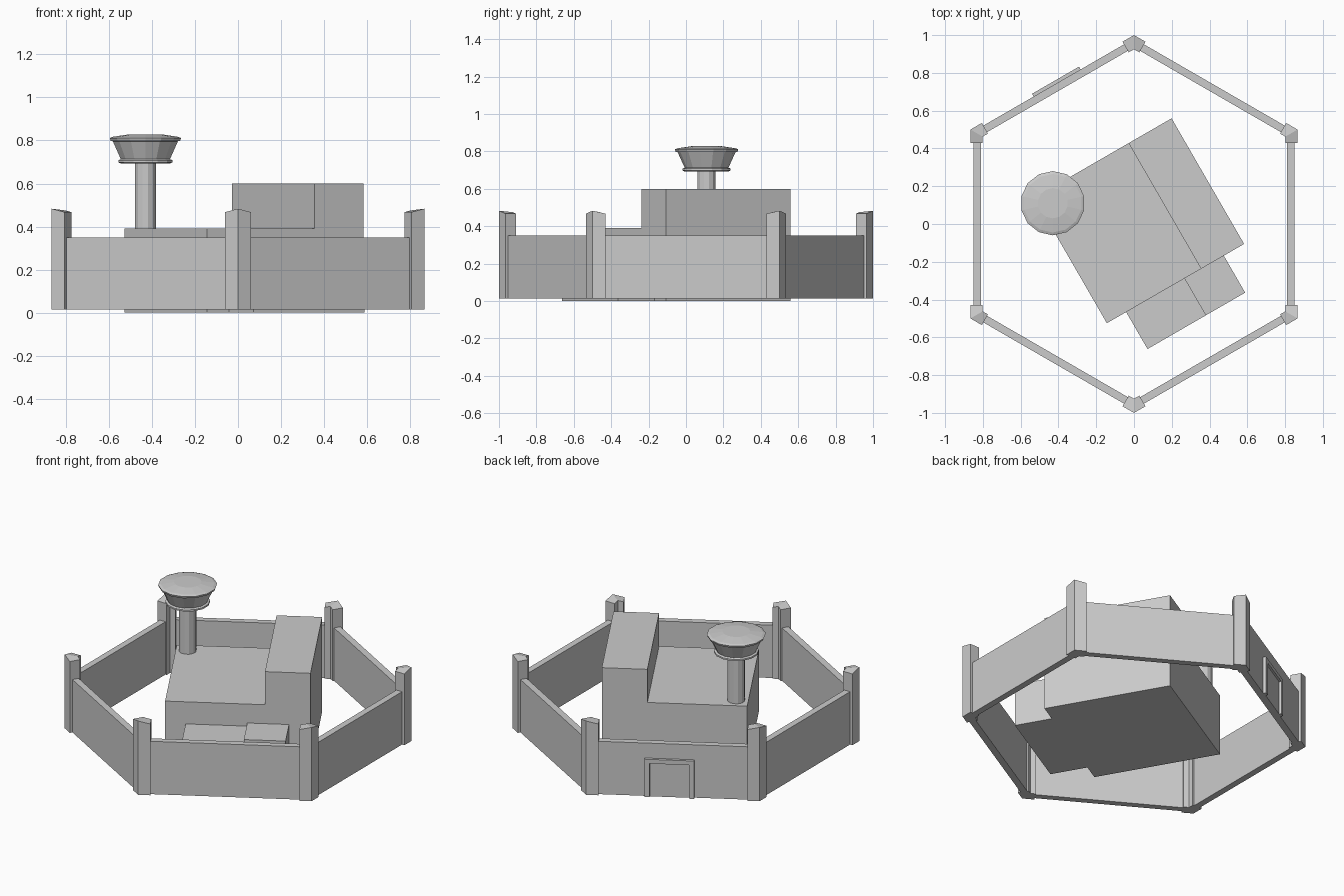
import bpy, bmesh
from math import pi, cos, sin, radians
from mathutils import Matrix

if "Cube" in bpy.data.objects:
    bpy.data.objects.remove(bpy.data.objects["Cube"])

TURN = Matrix.Rotation(radians(30), 4, 'Z')   # building frame


def make(name, verts, faces, mat=Matrix()):
    me = bpy.data.meshes.new(name)
    me.from_pydata([mat @ Matrix.Translation(v).translation for v in verts], [], faces)
    bm = bmesh.new()
    bm.from_mesh(me)
    bmesh.ops.recalc_face_normals(bm, faces=bm.faces)
    bm.to_mesh(me)
    bm.free()
    ob = bpy.data.objects.new(name, me)
    bpy.context.collection.objects.link(ob)
    return ob


def prism(name, outline, z0, z1, mat=Matrix()):
    """Extrude an outline upward; z1 may be one height or one per point."""
    n = len(outline)
    tops = z1 if isinstance(z1, list) else [z1] * n
    verts = [(x, y, z0) for x, y in outline]
    verts += [(x, y, z) for (x, y), z in zip(outline, tops)]
    faces = [tuple(range(n)), tuple(range(n, 2 * n))]
    faces += [(i, (i + 1) % n, n + (i + 1) % n, n + i) for i in range(n)]
    return make(name, verts, faces, mat)


def lathe(name, profile, sides, centre):
    """Flat-sided turned shape from (radius, height) points."""
    verts, faces = [], []
    for r, z in profile:
        for i in range(sides):
            a = 2 * pi * (i + 0.5) / sides
            verts.append((centre[0] + r * cos(a), centre[1] + r * sin(a), z))
    for k in range(len(profile) - 1):
        for i in range(sides):
            j = (i + 1) % sides
            faces.append((k * sides + i, k * sides + j, (k + 1) * sides + j, (k + 1) * sides + i))
    last = (len(profile) - 1) * sides
    faces += [tuple(range(sides)), tuple(range(last, last + sides))]
    return make(name, verts, faces)


# Six walls around a hexagon, with a folded post on every corner
BASE, T = 0.015, 3 ** -0.5
arm, thick = 0.07, 0.065
c, s = cos(radians(30)), sin(radians(30))
end_out = (arm * c, 1 - arm * s)
end_in = (end_out[0] - thick * s, end_out[1] - thick * c)
inner = 1 - thick / c
for i in range(6):
    rot = Matrix.Rotation(i * pi / 3, 4, 'Z')
    wall_rot = Matrix.Rotation(i * pi / 3 + radians(30), 4, 'Z')
    a, b = 0.85, 0.81
    prism("wall", [(-a * T, a), (a * T, a), (b * T, b), (-b * T, b)], BASE, 0.35, wall_rot)
    px, py = end_out
    qx, qy = end_in
    for side in (1, -1):
        prism("corner_post", [(0, 1), (side * px, py), (side * qx, qy), (0, inner)],
              BASE, [0.483, 0.467, 0.467, 0.475], rot)

# Gate on the back left wall: stepped frame and flat door
prism("gate_frame", [(-0.123, 0.015), (-0.123, 0.255), (0.164, 0.255), (0.164, 0.015),
                     (0.134, 0.015), (0.134, 0.228), (-0.093, 0.228), (-0.093, 0.015)],
      -0.867, -0.845, TURN @ Matrix.Rotation(pi / 2, 4, 'X'))
prism("gate_door", [(-0.093, 0.845), (0.134, 0.845), (0.134, 0.854), (-0.093, 0.854)],
      BASE, 0.228, TURN)

# Main building: stepped block in one profile, extruded along its depth
prism("main_building", [(-0.387, 0), (0.452, 0), (0.452, 0.60), (0.189, 0.60),
                        (0.189, 0.39), (-0.387, 0.39)],
      -0.385, 0.383, TURN @ Matrix.Rotation(pi / 2, 4, 'X'))

# Low annex in front, with a small step in its roof
prism("annex", [(-0.269, 0), (0.328, 0), (0.328, 0.27), (0.087, 0.27),
                (0.087, 0.25), (-0.269, 0.25)],
      0.383, 0.609, TURN @ Matrix.Rotation(pi / 2, 4, 'X'))

# Watch tower: column and flared cabin
spot = (-0.43, 0.11)
lathe("tower_column", [(0.05, 0.385), (0.05, 0.70)], 12, spot)
lathe("tower_cabin", [(0.117, 0.693), (0.129, 0.698), (0.129, 0.708), (0.117, 0.713),
                      (0.155, 0.796), (0.165, 0.798), (0.170, 0.811), (0.155, 0.817),
                      (0.08, 0.828)], 14, spot)
